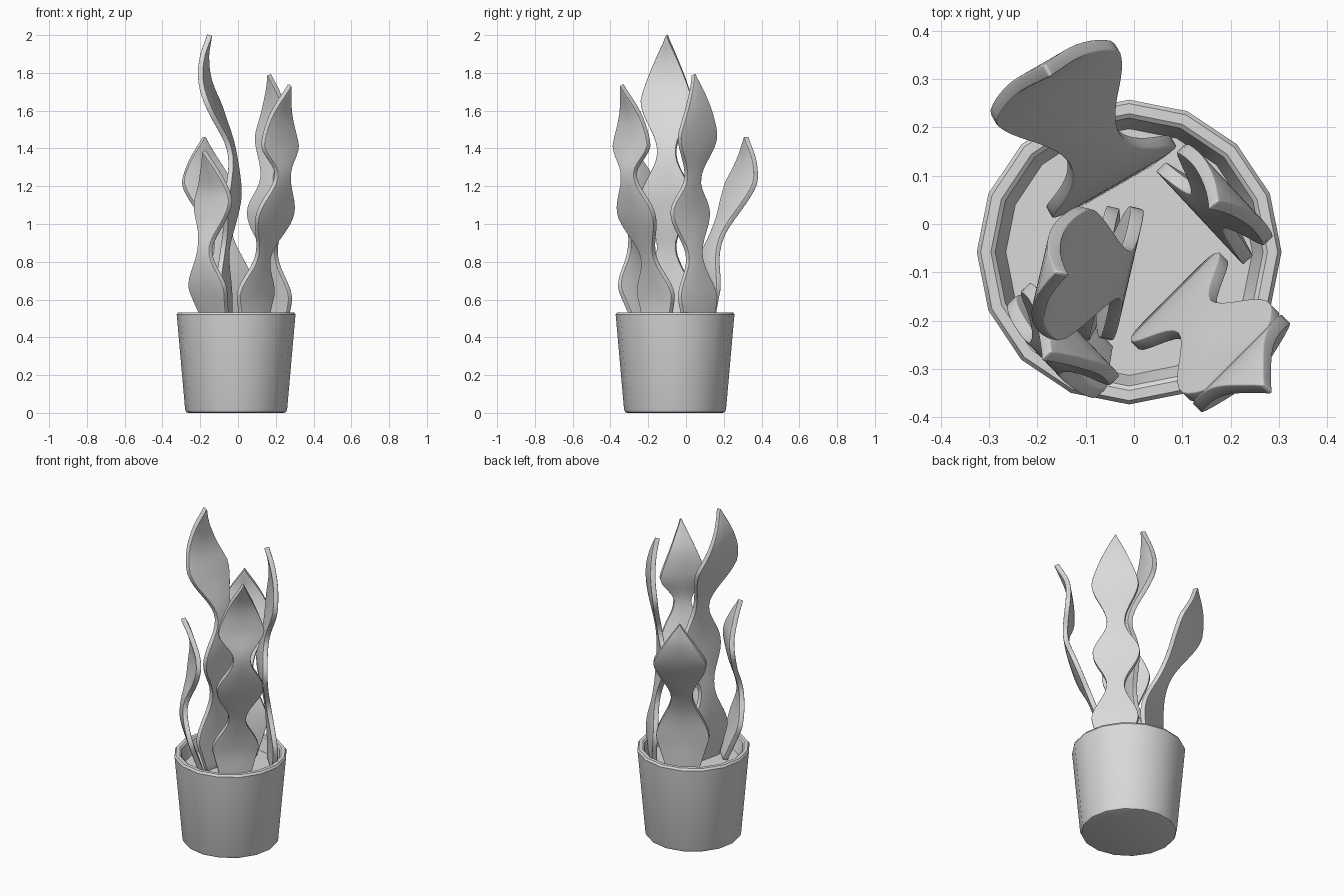
import bpy, bmesh, math
from mathutils import Vector

cube = bpy.data.objects.get("Cube")
if cube:
    bpy.data.objects.remove(cube, do_unlink=True)

# One plain grey for the whole model
grey = bpy.data.materials.new("plain_grey")
grey.use_nodes = True
colour = (0.7, 0.7, 0.7, 1)
grey.diffuse_color = colour
grey.node_tree.nodes["Principled BSDF"].inputs["Base Color"].default_value = colour


def finish(name, bm, angle):
    """Turn a bmesh into a smooth-shaded object."""
    bmesh.ops.recalc_face_normals(bm, faces=bm.faces[:])
    mesh = bpy.data.meshes.new(name)
    bm.to_mesh(mesh)
    bm.free()
    mesh.materials.append(grey)
    obj = bpy.data.objects.new(name, mesh)
    bpy.context.collection.objects.link(obj)
    bpy.ops.object.select_all(action='DESELECT')
    obj.select_set(True)
    bpy.context.view_layer.objects.active = obj
    bpy.ops.object.shade_smooth_by_angle(angle=math.radians(angle))
    return obj


def lathe(name, profile, centre, sides=16):
    """Revolve (radius, height) points; open ends are capped."""
    bm = bmesh.new()
    rings = []
    for radius, z in profile:
        ring = []
        for i in range(sides):
            a = math.tau * i / sides
            ring.append(bm.verts.new((centre[0] + radius * math.cos(a),
                                      centre[1] + radius * math.sin(a), z)))
        rings.append(ring)
    for low, high in zip(rings, rings[1:]):
        for i in range(sides):
            j = (i + 1) % sides
            bm.faces.new((low[i], low[j], high[j], high[i]))
    bm.faces.new(rings[0])
    bm.faces.new(rings[-1])
    return finish(name, bm, 30)


def bend_at(points, z):
    """Smooth curve through (height, offset) points."""
    def slope(i):
        a, b = points[max(i - 1, 0)], points[min(i + 1, len(points) - 1)]
        return (b[1] - a[1]) / (b[0] - a[0])
    for i in range(len(points) - 1):
        (z0, b0), (z1, b1) = points[i], points[i + 1]
        if z <= z1:
            break
    h = z1 - z0
    u = (z - z0) / h
    return ((1 + 2 * u) * (1 - u) ** 2 * b0 + u * (1 - u) ** 2 * h * slope(i)
            + u * u * (3 - 2 * u) * b1 + u * u * (u - 1) * h * slope(i + 1))


def half_width_at(levels, wide, narrow, z):
    """Alternate bulges and waists up the blade, then taper to the tip."""
    if z <= levels[0]:
        return wide * (1 - 0.3 * (levels[0] - z) / 0.15)
    for i in range(len(levels) - 1):
        if z <= levels[i + 1]:
            break
    u = min((z - levels[i]) / (levels[i + 1] - levels[i]), 1)
    if i == len(levels) - 2:
        return max(wide * (1 - u ** 1.2), 0.003)
    s = (1 - math.cos(math.pi * u)) / 2
    a, b = (wide, narrow) if i % 2 == 0 else (narrow, wide)
    return a + (b - a) * s


def leaf(name, origin, bend_angle, width_angle, levels, wide, narrow, bend, steps=44):
    """Wavy blade: a bent strip with thickness and rounded edges."""
    ba, wa = math.radians(bend_angle), math.radians(width_angle)
    bend_dir = Vector((math.cos(ba), math.sin(ba), 0))
    width_dir = Vector((math.cos(wa), math.sin(wa), 0))
    bottom, top = bend[0][0], bend[-1][0]
    bm = bmesh.new()
    rows = []
    for k in range(steps + 1):
        z = min(bottom + (top - bottom) * k / steps, top)
        middle = Vector((*origin, z)) + bend_dir * bend_at(bend, z)
        half = width_dir * half_width_at(levels, wide, narrow, z)
        rows.append([bm.verts.new(middle + half * s) for s in (-1, 0, 1)])
    for low, high in zip(rows, rows[1:]):
        for i in range(2):
            bm.faces.new((low[i], low[i + 1], high[i + 1], high[i]))
    obj = finish(name, bm, 60)
    solid = obj.modifiers.new("thickness", 'SOLIDIFY')
    solid.thickness, solid.offset = 0.028, 0
    bevel = obj.modifiers.new("round_edges", 'BEVEL')
    bevel.width, bevel.segments = 0.012, 3
    bevel.limit_method, bevel.angle_limit = 'ANGLE', math.radians(50)
    return obj


# Pot: tapered wall, soft rim, and the soil surface inside
pot_centre = (-0.01, -0.058)
lathe("pot", [(0.252, 0), (0.264, 0.004), (0.27, 0.018), (0.313, 0.505), (0.315, 0.52),
              (0.307, 0.532), (0.286, 0.532), (0.277, 0.525), (0.252, 0.44)], pot_centre)
lathe("soil", [(0.252, 0.43), (0.256, 0.45)], pot_centre)

# Leaves
leaf("tall_leaf", (0, -0.102), 0, 77, [0.62, 0.88, 1.13, 1.38, 1.65, 2.0], 0.14, 0.05,
     [(0.45, -0.06), (0.65, -0.075), (0.85, -0.07), (1.0, -0.045), (1.2, -0.022),
      (1.4, -0.036), (1.6, -0.117), (1.75, -0.172), (1.88, -0.178), (2.0, -0.15)])
leaf("back_left_leaf", (0.165, 0.04), 43, -47, [0.6, 0.83, 1.06, 1.24, 1.47, 1.79], 0.132, 0.05,
     [(0.46, 0.03), (0.6, 0.032), (0.8, 0.01), (1.05, -0.026), (1.25, -0.005),
      (1.42, 0.026), (1.58, 0.038), (1.7, 0.025), (1.79, 0)])
leaf("front_left_leaf", (-0.033, -0.033), -45, 45, [0.62, 0.83, 1.05, 1.26, 1.42, 1.735], 0.13, 0.048,
     [(0.45, 0.17), (0.62, 0.178), (0.83, 0.235), (1.08, 0.335), (1.26, 0.382),
      (1.43, 0.36), (1.58, 0.37), (1.735, 0.435)])
leaf("back_leaf", (0.009, 0.005), 121, 30, [0.65, 0.94, 1.22, 1.46], 0.148, 0.06,
     [(0.45, 0.1), (0.65, 0.108), (0.8, 0.13), (0.93, 0.18), (1.08, 0.265),
      (1.22, 0.336), (1.34, 0.367), (1.46, 0.365)])
leaf("front_right_leaf", (0.037, -0.066), -136.4, -46.4, [0.65, 0.87, 1.12, 1.385], 0.134, 0.045,
     [(0.45, 0.2), (0.69, 0.28), (0.85, 0.295), (1.02, 0.25), (1.17, 0.232),
      (1.29, 0.262), (1.385, 0.3)])
